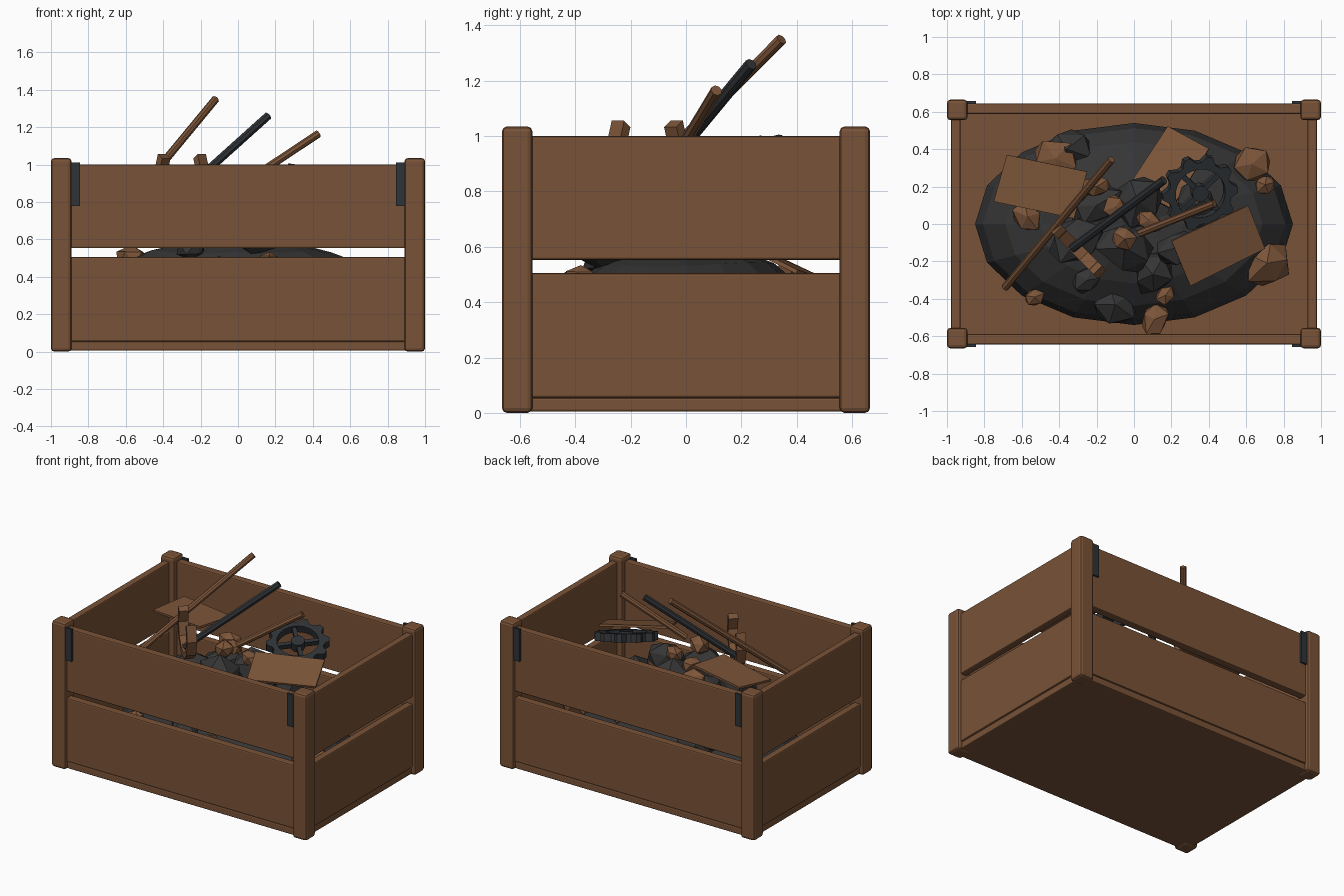
import bpy, bmesh, math, random
from mathutils import Vector, Matrix, Euler

random.seed(4)
cube = bpy.data.objects.get("Cube")
if cube:
    bpy.data.objects.remove(cube, do_unlink=True)


def material(name, rgb):
    m = bpy.data.materials.new(name)
    m.use_nodes = True
    m.diffuse_color = (*rgb, 1)
    node = next(n for n in m.node_tree.nodes if n.type == 'BSDF_PRINCIPLED')
    node.inputs["Base Color"].default_value = (*rgb, 1)
    node.inputs["Roughness"].default_value = 0.8
    return m


WOOD = material("brown_wood", (0.19, 0.085, 0.038))
RUST = material("rusty_brown", (0.2, 0.09, 0.041))
COAL = material("dark_grey_scrap", (0.036, 0.036, 0.037))
IRON = material("dark_iron", (0.029, 0.033, 0.037))


def finish(name, bm, mat):
    bmesh.ops.recalc_face_normals(bm, faces=bm.faces)
    mesh = bpy.data.meshes.new(name)
    bm.to_mesh(mesh)
    bm.free()
    mesh.materials.append(mat)
    obj = bpy.data.objects.new(name, mesh)
    bpy.context.collection.objects.link(obj)
    return obj


def box(name, low, high, mat, bevel=0.0):
    low, high = Vector(low), Vector(high)
    bm = bmesh.new()
    place = Matrix.Translation((low + high) / 2) @ Matrix.Diagonal((*(high - low), 1))
    bmesh.ops.create_cube(bm, size=1, matrix=place)
    obj = finish(name, bm, mat)
    if bevel:
        mod = obj.modifiers.new("Bevel", 'BEVEL')
        mod.width, mod.segments = bevel, 2
    return obj


def rod(name, a, b, radius, mat, sides=8):
    a, b = Vector(a), Vector(b)
    bm = bmesh.new()
    turn = (b - a).to_track_quat('Z', 'Y').to_matrix().to_4x4()
    bmesh.ops.create_cone(bm, cap_ends=True, segments=sides, radius1=radius, radius2=radius,
                          depth=(b - a).length, matrix=Matrix.Translation((a + b) / 2) @ turn)
    return finish(name, bm, mat)


def plate(name, corners, mat):
    bm = bmesh.new()
    bm.faces.new([bm.verts.new(c) for c in corners])
    obj = finish(name, bm, mat)
    mod = obj.modifiers.new("Thickness", 'SOLIDIFY')
    mod.thickness, mod.offset = 0.015, 0
    return obj


def chunk(name, x, y, z, r, mat):
    bm = bmesh.new()
    bmesh.ops.create_icosphere(bm, subdivisions=1, radius=r)
    stretch = Vector((random.uniform(0.9, 1.25), random.uniform(0.75, 1), 0.8))
    spin = Euler((0, 0, random.uniform(0, math.tau))).to_matrix()
    for v in bm.verts:
        v.co = spin @ (v.co * random.uniform(0.78, 1.1) * stretch) + Vector((x, y, z))
    return finish(name, bm, mat)


# Crate: floor, corner posts, two boards per side, iron straps
box("crate_floor", (-0.97, -0.64, 0.005), (0.97, 0.64, 0.055), WOOD, 0.008)
for sx, side in ((-1, "right"), (1, "left")):
    for sy, end in ((-1, "front"), (1, "back")):
        cx, cy = sx * 0.945, sy * 0.61
        box(f"{end}_{side}_post", (cx - 0.055, cy - 0.055, 0), (cx + 0.055, cy + 0.055, 1.035), WOOD, 0.018)
        cx, cy = sx * 0.868, sy * 0.65
        box(f"{end}_{side}_strap", (cx - 0.024, cy - 0.008, 0.78), (cx + 0.024, cy + 0.008, 1.01), IRON)
for level, low, high in (("lower", 0.055, 0.505), ("upper", 0.553, 1.0)):
    for s, end, side in ((-1, "front", "right"), (1, "back", "left")):
        y, x = s * 0.617, s * 0.953
        box(f"{end}_{level}_board", (-0.93, y - 0.028, low), (0.93, y + 0.028, high), WOOD, 0.008)
        box(f"{side}_{level}_board", (x - 0.025, -0.6, low), (x + 0.025, 0.6, high), WOOD, 0.008)

# Heap of scrap
bm = bmesh.new()
bmesh.ops.create_uvsphere(bm, u_segments=16, v_segments=10, radius=1,
                          matrix=Matrix.Translation((0, 0, 0.22)) @ Matrix.Diagonal((0.85, 0.54, 0.39, 1)))
for v in bm.verts:
    v.co.z = max(v.co.z + random.uniform(-0.012, 0.012), 0.05)
finish("scrap_heap", bm, COAL)

# Loose lumps: x, y, z, radius
grey_lumps = [(-0.1, -0.43, 0.4, 0.13), (0.1, -0.27, 0.6, 0.13), (-0.05, -0.13, 0.69, 0.18),
              (-0.36, 0.4, 0.41, 0.14), (0.25, -0.12, 0.68, 0.13), (-0.3, -0.08, 0.67, 0.15),
              (0.02, 0.12, 0.69, 0.15), (-0.25, -0.3, 0.55, 0.08), (-0.2, 0.1, 0.66, 0.14),
              (0.33, 0.1, 0.64, 0.13)]
rust_lumps = [(0.63, 0.32, 0.41, 0.1), (0.7, 0.21, 0.4, 0.07), (0.71, -0.21, 0.36, 0.14),
              (0.11, -0.51, 0.4, 0.1), (-0.53, -0.39, 0.37, 0.06), (0.17, -0.38, 0.49, 0.06),
              (-0.05, -0.08, 0.86, 0.08), (-0.42, 0.35, 0.46, 0.12), (-0.57, 0.04, 0.5, 0.09),
              (-0.1, 0.09, 0.8, 0.07), (-0.2, 0.2, 0.78, 0.07), (0.08, 0.02, 0.8, 0.07)]
for i, lump in enumerate(grey_lumps):
    chunk(f"grey_lump_{i + 1}", *lump, COAL)
for i, lump in enumerate(rust_lumps):
    chunk(f"rusty_lump_{i + 1}", *lump, RUST)

# Rods sticking out of the heap
rod("long_rusty_rod", (-0.69, -0.34, 0.66), (-0.12, 0.345, 1.35), 0.021, RUST)
rod("dark_iron_rod", (-0.33, -0.13, 0.82), (0.16, 0.235, 1.26), 0.023, IRON)
rod("short_rusty_rod", (0.03, -0.05, 0.9), (0.43, 0.11, 1.165), 0.021, RUST)

# Sheet metal plates
plate("right_plate", [(-0.68, 0.37, 0.89), (-0.25, 0.28, 0.9), (-0.32, 0.03, 0.9), (-0.75, 0.12, 0.87)], RUST)
plate("left_plate", [(0.2, -0.09, 0.91), (0.61, 0.1, 0.89), (0.7, -0.13, 0.81), (0.3, -0.33, 0.83)], RUST)
plate("back_plate", [(0.18, 0.52, 0.47), (0.4, 0.4, 0.51), (0.2, 0.08, 0.67), (-0.03, 0.2, 0.62)], RUST)

# Broken hoop with both ends pointing up
bm = bmesh.new()
along, across = Vector((-0.7, 0.7, 0)), Vector((0.7, 0.7, 0))
rings = []
for i in range(8):
    a = math.radians(-215 + 250 * i / 7)
    out = along * math.cos(a) + Vector((0, 0, math.sin(a)))
    rings.append([bm.verts.new(Vector((-0.3, -0.14, 0.95)) + out * (0.165 + dr) + across * w)
                  for dr, w in ((-0.02, -0.032), (0.02, -0.032), (0.02, 0.032), (-0.02, 0.032))])
for r, s in zip(rings, rings[1:]):
    for k in range(4):
        bm.faces.new((r[k], r[k - 1], s[k - 1], s[k]))
bm.faces.new(rings[0])
bm.faces.new(rings[-1])
finish("broken_hoop", bm, RUST)

# Tilted gear wheel: toothed rim, hub and spokes
tilt = Matrix.Translation((0.35, 0.17, 0.91)) @ Matrix.Rotation(math.radians(20), 4, Vector((0.82, 0.58, 0)))
bm = bmesh.new()
count = 40
loops = []
for z in (-0.028, 0.028):
    for inner in (False, True):
        loop = []
        for i in range(count):
            r = 0.135 if inner else (0.205 if i % 4 < 2 else 0.172)
            a = math.tau * i / count
            loop.append(bm.verts.new((r * math.cos(a), r * math.sin(a), z)))
        loops.append(loop)
for p, q in ((0, 1), (1, 3), (3, 2), (2, 0)):
    for i in range(count):
        bm.faces.new((loops[p][i - 1], loops[p][i], loops[q][i], loops[q][i - 1]))
finish("gear_rim", bm, IRON).matrix_world = tilt
rod("gear_hub", (0, 0, -0.032), (0, 0, 0.032), 0.045, IRON, 12).matrix_world = tilt
for i in range(4):
    spoke = box(f"gear_spoke_{i + 1}", (0.03, -0.014, -0.018), (0.145, 0.014, 0.018), IRON)
    spoke.matrix_world = tilt @ Matrix.Rotation(math.tau * (i + 0.5) / 4, 4, 'Z')
